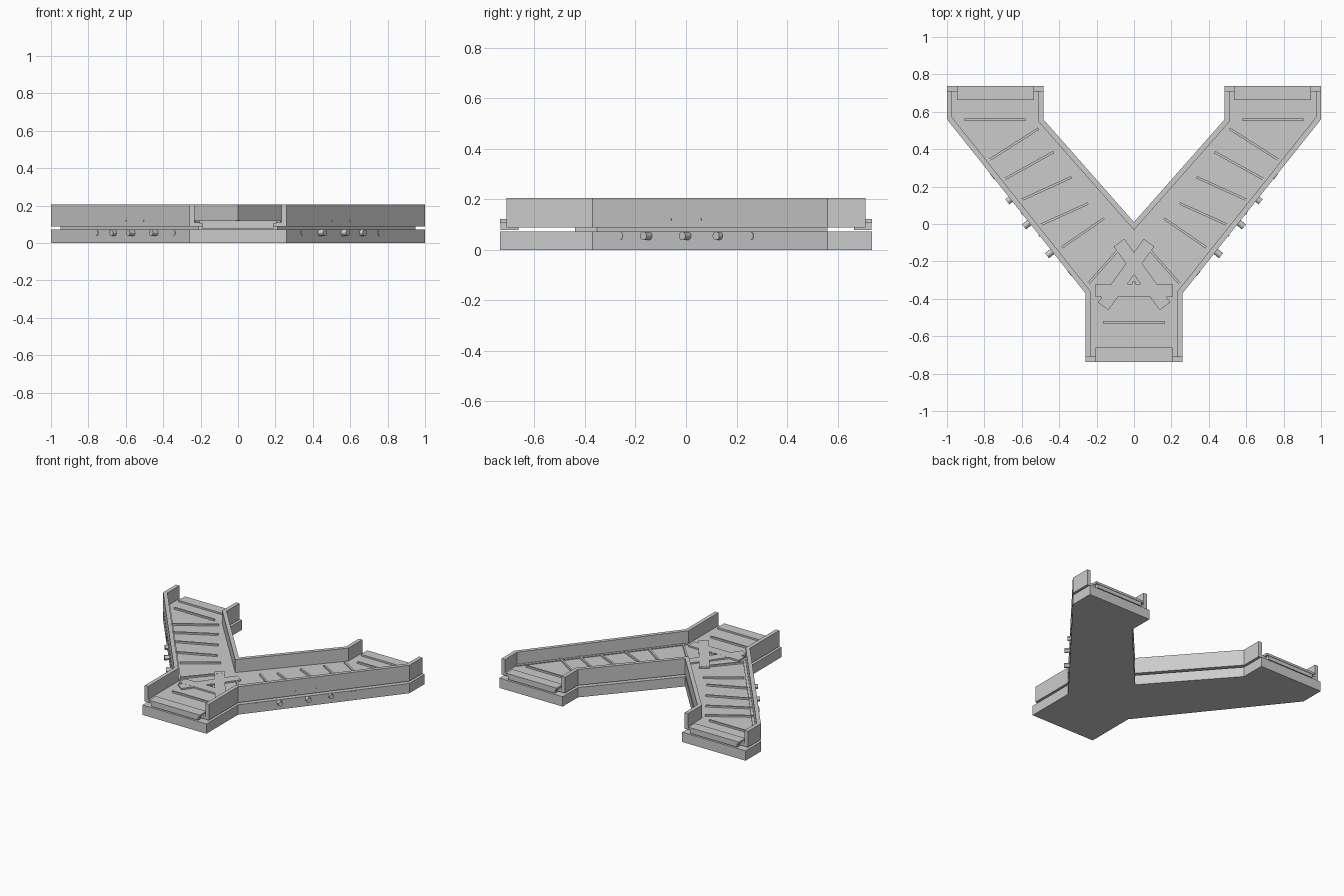
import bpy, math
from mathutils import Vector

if "Cube" in bpy.data.objects:
    bpy.data.objects.remove(bpy.data.objects["Cube"])


def add_mesh(name, verts, faces):
    me = bpy.data.meshes.new(name)
    me.from_pydata(verts, [], faces)
    me.update()
    ob = bpy.data.objects.new(name, me)
    bpy.context.collection.objects.link(ob)
    return ob


def prism(name, pts, z0, z1):
    # pts run counter-clockwise
    n = len(pts)
    v = [(p[0], p[1], z0) for p in pts] + [(p[0], p[1], z1) for p in pts]
    f = [list(range(n))[::-1], list(range(n, 2 * n))]
    f += [[i, (i + 1) % n, n + (i + 1) % n, n + i] for i in range(n)]
    return add_mesh(name, v, f)


def offset(pts, d, closed=False):
    # mitred offset to the left of the path
    pts = [Vector(p) for p in pts]
    n, out = len(pts), []
    for i, p in enumerate(pts):
        a = (p - pts[i - 1]).normalized() if closed or i else None
        b = (pts[(i + 1) % n] - p).normalized() if closed or i < n - 1 else None
        a, b = a or b, b or a
        na, nb = Vector((-a.y, a.x)), Vector((-b.y, b.x))
        m = (na + nb).normalized()
        out.append(p + m * (d / m.dot(na)))
    return out


def ribbon(name, path, d0, d1, z0, z1):
    # strip between two offsets of a path
    return prism(name, offset(path, d0) + offset(path, d1)[::-1], z0, z1)


def bar(name, p, q, width, z0, z1):
    # straight flat bar from p to q
    p, q = Vector(p), Vector(q)
    d = (q - p).normalized()
    s = Vector((-d.y, d.x)) * width / 2
    return prism(name, [p - s, q - s, q + s, p + s], z0, z1)


def mirror(path, m):
    return [(m * x, y) for x, y in path]


# Y-shaped base
half = [(0.26, -0.737), (0.26, -0.37), (1.0, 0.56), (1.0, 0.737),
        (0.485, 0.737), (0.485, 0.56)]
outline = half + [(0, 0.01)] + mirror(half, -1)[::-1]
prism("base", outline, 0, 0.072)

# raised tray floor on a narrow spacer
inset = offset(outline, 0.05, True)
prism("spacer", [(p.x, max(-0.44, min(0.56, p.y))) for p in inset], 0.07, 0.09)
prism("tray_floor", [(p.x, max(-0.71, min(0.71, p.y)))
                     for p in offset(outline, 0.015, True)], 0.0885, 0.11)

# side walls of the tray, with a low ledge along each slope
outer = [(0.26, -0.71), (0.26, -0.37), (1.0, 0.56), (1.0, 0.71)]
vee = [(0.485, 0.71), (0.485, 0.56), (0, 0.01), (-0.485, 0.56), (-0.485, 0.71)]
left_outer = mirror(outer, -1)[::-1]
for name, path in (("right", outer), ("left", left_outer), ("inner", vee)):
    ribbon(name + "_wall", path, 0, 0.028, 0.088, 0.205)
for name, path in (("right", outer), ("left", left_outer)):
    ribbon(name + "_ledge", path[1:-1], 0.026, 0.046, 0.1, 0.116)


# stepped bars across the three mouths
def end_bar(name, cx, y_out, y_in):
    ym = (y_out + y_in) / 2
    w = abs(y_out - y_in)
    bar(name, (cx - 0.19, ym), (cx + 0.19, ym), w - 0.006, 0.079, 0.108)
    bar(name + "_cap", (cx - 0.206, ym), (cx + 0.206, ym), w, 0.106, 0.122)


end_bar("stem_end_bar", 0, -0.737, -0.66)
bar("stem_slat", (-0.165, -0.525), (0.165, -0.525), 0.013, 0.1, 0.122)
bar("junction_plate", (-0.205, -0.355), (0.205, -0.355), 0.07, 0.105, 0.121)

# fanned slats across one arm
slats = [((0.58, 0.558), (0.905, 0.558)), ((0.51, 0.51), (0.785, 0.335)),
         ((0.43, 0.385), (0.7, 0.235)), ((0.335, 0.25), (0.61, 0.125)),
         ((0.245, 0.11), (0.5, -0.005)), ((0.16, 0.03), (0.385, -0.125)),
         ((0.05, -0.1), (0.245, -0.32))]
# roller ends poking through the outer side: point on the side, overhang
pins = [(0.757, 0.255, 0.003), (0.66, 0.132, 0.022), (0.56, 0.007, 0.036),
        (0.437, -0.147, 0.036), (0.345, -0.263, 0.002)]

for m, side in ((1, "right"), (-1, "left")):
    end_bar(side + "_end_bar", m * 0.74, 0.737, 0.662)
    bar(side + "_diverter_plate", (m * 0.165, -0.44), (m * -0.08, -0.1),
        0.07, 0.105, 0.121 + 0.0005 * m)
    for p, q in slats:
        bar(side + "_slat", (m * p[0], p[1]), (m * q[0], q[1]), 0.013, 0.1, 0.122)

    along = Vector((m * 0.74, 0.93)).normalized()
    out = Vector((m * abs(along.y), -abs(along.x)))
    # roller ends
    for x, y, over in pins:
        c = Vector((m * x, y)) + out * (over - 0.06) / 2
        bpy.ops.mesh.primitive_cylinder_add(
            vertices=12, radius=0.017, depth=over + 0.06, location=(c.x, c.y, 0.055),
            rotation=(math.pi / 2, 0, math.atan2(out.y, out.x) + math.pi / 2))
        bpy.context.object.name = side + "_roller_end"
        bpy.ops.object.shade_smooth_by_angle()
    # tiny slat tips showing through the wall
    for x in (0.505, 0.6):
        p = Vector((m * x, -0.37 + (x - 0.26) * 0.93 / 0.74))
        bar(side + "_slat_tip", p - out * 0.01, p + out * 0.004, 0.012, 0.115, 0.123)

# centre pivot pin
bpy.ops.mesh.primitive_cylinder_add(vertices=12, radius=0.01, depth=0.022,
                                    location=(0, -0.315, 0.112))
bpy.context.object.name = "pivot_pin"
